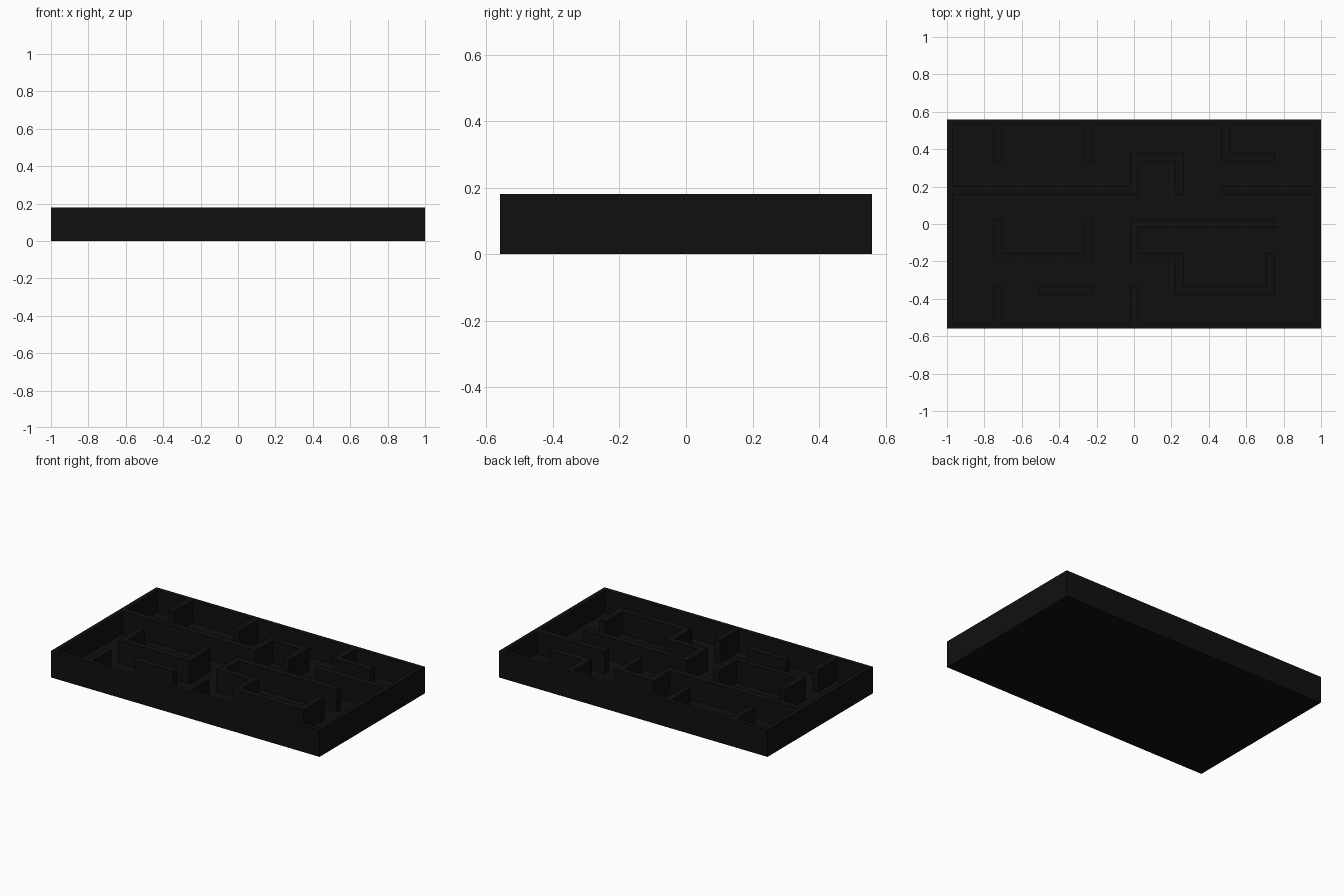
import bpy

if "Cube" in bpy.data.objects:
    bpy.data.objects.remove(bpy.data.objects["Cube"])

HX, HY, H = 1.0, 0.56, 0.18      # half length, half width, height
RIM, WALL, FLOOR = 0.03, 0.045, 0.03
NX, NY = 8, 6                    # maze cells

dark = bpy.data.materials.new("black_plastic")
dark.diffuse_color = (0.005, 0.005, 0.005, 1)
dark.use_nodes = True
dark.node_tree.nodes["Principled BSDF"].inputs["Base Color"].default_value = dark.diffuse_color


def box(name, x0, x1, y0, y1, z0, z1):
    bpy.ops.mesh.primitive_cube_add(size=1, location=((x0 + x1) / 2, (y0 + y1) / 2, (z0 + z1) / 2))
    ob = bpy.context.object
    ob.name = name
    ob.scale = (x1 - x0, y1 - y0, z1 - z0)
    ob.data.materials.append(dark)
    return ob


def gx(i):
    return (i / NX * 2 - 1) * (HX - 0.025)


def gy(j):
    return (j / NY * 2 - 1) * (HY - 0.025)


# Tray floor and outer rim
box("floor", -HX, HX, -HY, HY, 0, FLOOR)
for s, side in ((-1, "left"), (1, "right")):
    a, b = sorted((s * HX, s * (HX - RIM)))
    box("rim_" + side, a, b, -HY, HY, FLOOR, H)
for s, side in ((-1, "front"), (1, "back")):
    a, b = sorted((s * HY, s * (HY - RIM)))
    box("rim_" + side, -HX + RIM, HX - RIM, a, b, FLOOR, H)

# Partitions running along y: column line, start row, end row
t = WALL / 2
for i, j0, j1 in ((1, 0, 1), (1, 2, 3), (1, 5, 6), (3, 2, 3), (3, 5, 6), (4, 0, 1), (4, 2, 3),
                  (4, 4, 5), (5, 1, 2), (5, 4, 5), (6, 5, 6), (7, 1, 2)):
    y0 = max(gy(j0) - t, -HY + RIM)
    y1 = min(gy(j1) + t, HY - RIM)
    box("cross_wall", gx(i) - t, gx(i) + t, y0, y1, FLOOR, H)

# Partitions running along x: row line, start column, end column
for j, i0, i1 in ((1, 2, 3), (1, 5, 7), (2, 1, 3), (2, 4, 5), (3, 4, 7),
                  (4, 0, 4), (4, 6, 8), (5, 4, 5), (5, 6, 7)):
    x0 = max(gx(i0) - t, -HX + RIM)
    x1 = min(gx(i1) + t, HX - RIM)
    box("long_wall", x0, x1, gy(j) - t, gy(j) + t, FLOOR, H)
